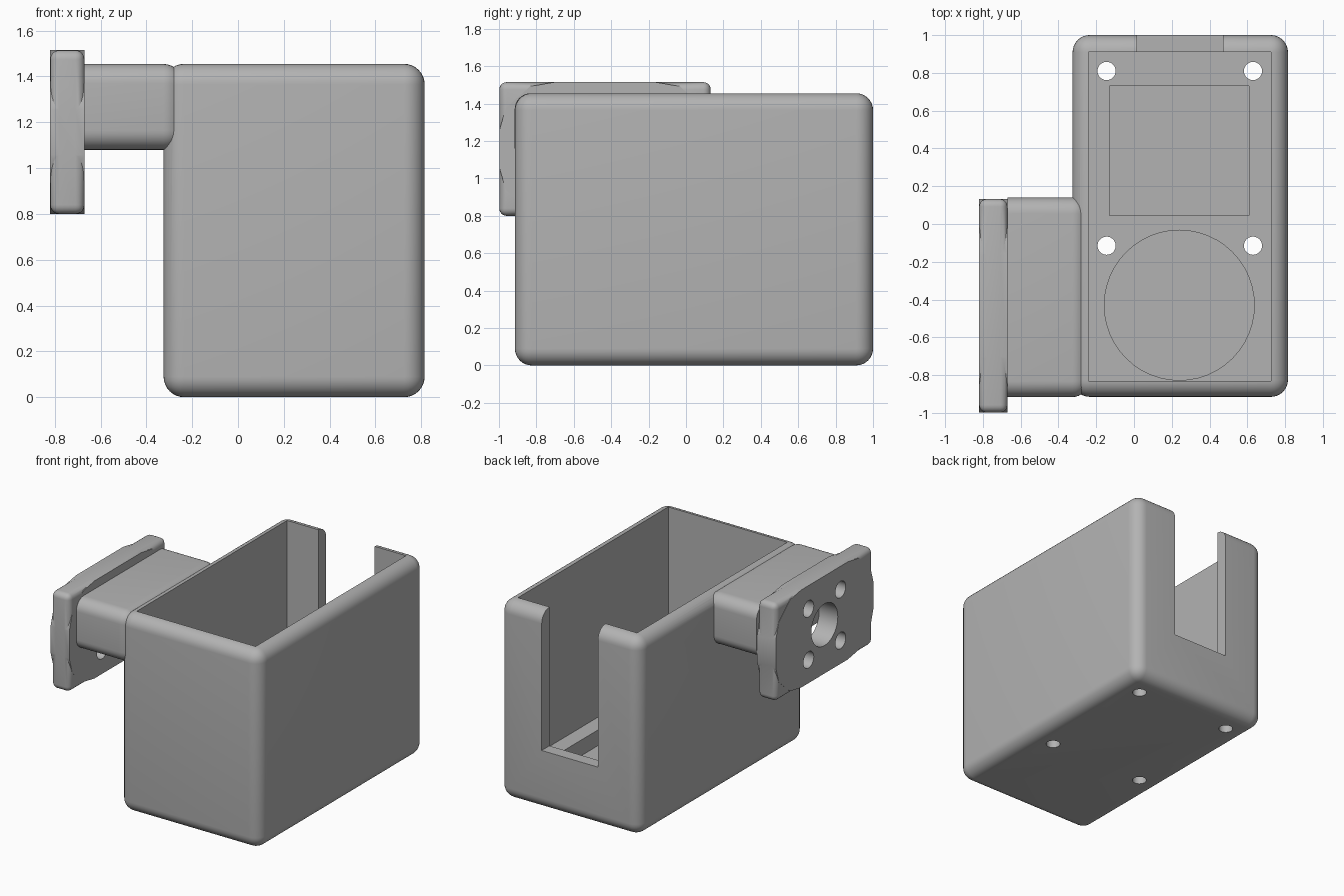
import bpy, bmesh, math
from mathutils import Matrix, Vector

if "Cube" in bpy.data.objects:
    bpy.data.objects.remove(bpy.data.objects["Cube"])

grey = bpy.data.materials.new("plain grey")
grey.diffuse_color = (0.45, 0.45, 0.45, 1)
grey.use_nodes = True
grey.node_tree.nodes["Principled BSDF"].inputs["Base Color"].default_value = grey.diffuse_color


def to_object(name, bm):
    mesh = bpy.data.meshes.new(name)
    bm.to_mesh(mesh)
    bm.free()
    mesh.materials.append(grey)
    ob = bpy.data.objects.new(name, mesh)
    bpy.context.collection.objects.link(ob)
    return ob


def box(name, lo, hi, radius=0, segments=8):
    """Box between two corners, with all edges optionally rounded."""
    lo, hi = Vector(lo), Vector(hi)
    bm = bmesh.new()
    bmesh.ops.create_cube(bm, size=1)
    for v in bm.verts:
        v.co = (lo + hi) / 2 + v.co * (hi - lo)
    if radius:
        bmesh.ops.bevel(bm, geom=bm.edges[:], offset=radius, offset_type='OFFSET',
                        segments=segments, profile=0.5, affect='EDGES')
    return to_object(name, bm)


def cylinder(name, centre, radius, depth, along_x=False):
    bm = bmesh.new()
    turn = Matrix.Rotation(math.pi / 2, 4, 'Y') if along_x else Matrix()
    bmesh.ops.create_cone(bm, cap_ends=True, segments=48, radius1=radius, radius2=radius,
                          depth=depth, matrix=Matrix.Translation(centre) @ turn)
    return to_object(name, bm)


def combine(ob, tool, operation='DIFFERENCE'):
    """Boolean the tool into the object and remove the tool."""
    tool.hide_render = True
    mod = ob.modifiers.new("combine", 'BOOLEAN')
    mod.operation, mod.object, mod.solver = operation, tool, 'EXACT'
    bpy.context.view_layer.objects.active = ob
    bpy.ops.object.modifier_apply(modifier=mod.name)
    bpy.data.objects.remove(tool)


def smooth(ob):
    bpy.ops.object.select_all(action='DESELECT')
    ob.select_set(True)
    bpy.context.view_layer.objects.active = ob
    bpy.ops.object.shade_smooth_by_angle(angle=math.radians(30))


# Main case with rounded outside and side arm block
case = box("case", (-0.325, -0.915, 0), (0.815, 1.0, 1.455), 0.09)
arm = box("arm", (-0.85, -0.916, 1.08), (-0.2405, 0.14, 1.4545), 0.085)
combine(arm, box("arm_trim", (-1, -1.2, 0.9), (-0.67, 0.4, 1.7)))
combine(case, arm, 'UNION')

# Open cavity, rear slot, floor recesses and floor screw holes
combine(case, box("cavity", (-0.24, -0.83, 0.225), (0.725, 0.91, 1.7)))
combine(case, box("rear_slot", (0.015, 0.85, 0.437), (0.47, 1.2, 1.7)))
combine(case, box("square_recess", (-0.13, 0.045, 0.11), (0.61, 0.73, 0.4)))
combine(case, cylinder("round_recess", (0.24, -0.43, 0.26), 0.397, 0.3))
for x in (-0.145, 0.63):
    for y in (-0.115, 0.81):
        combine(case, cylinder("floor_hole", (x, y, 0.15), 0.048, 0.6))

# Mounting plate: softened corners with a full-width middle
CY, CZ = -0.433, 1.157
plate = box("mounting_plate", (-0.82, CY - 0.565, CZ - 0.3575),
            (-0.67, CY + 0.565, CZ + 0.3575), 0.04, 5)
quarter = [(0.565, 0.1), (0.53, 0.22), (0.40, 0.335), (0.27, 0.3575)]
outline = (quarter + [(-y, z) for y, z in reversed(quarter)]
           + [(-y, -z) for y, z in quarter] + [(y, -z) for y, z in reversed(quarter)])
bm = bmesh.new()
face = bm.faces.new([bm.verts.new((-0.8205, CY + y, CZ + z)) for y, z in outline])
out = bmesh.ops.extrude_face_region(bm, geom=[face])
bmesh.ops.translate(bm, vec=(0.151, 0, 0),
                    verts=[g for g in out["geom"] if isinstance(g, bmesh.types.BMVert)])
bmesh.ops.recalc_face_normals(bm, faces=bm.faces[:])
combine(plate, to_object("plate_middle", bm), 'UNION')

# Plate centre bore and four screw holes
combine(plate, cylinder("centre_bore", (-0.745, CY, CZ), 0.153, 0.5, True))
for dy in (-0.185, 0.185):
    for dz in (-0.187, 0.187):
        combine(plate, cylinder("plate_hole", (-0.745, CY + dy, CZ + dz), 0.06, 0.5, True))

for ob in (case, plate):
    smooth(ob)
